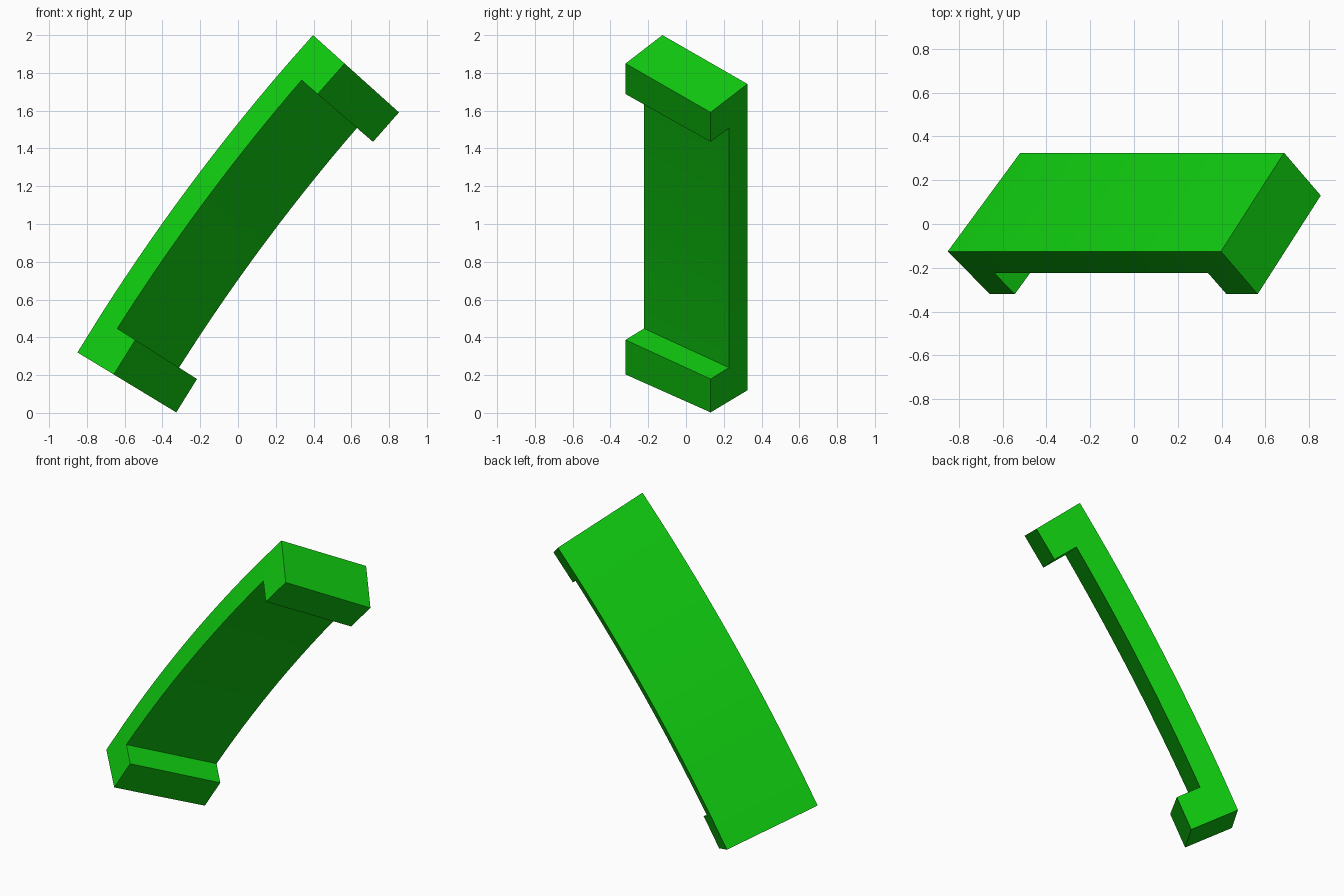
import bpy, bmesh, math

cube = bpy.data.objects.get("Cube")
if cube:
    bpy.data.objects.remove(cube, do_unlink=True)

# Single green material
green = bpy.data.materials.new("bright_green")
green.use_nodes = True
color = (0.005, 0.6, 0.005, 1)
green.diffuse_color = color
green.node_tree.nodes["Principled BSDF"].inputs["Base Color"].default_value = color

# Arc swept about an axis parallel to y, through the two outer end corners
LOW, HIGH, Y0 = (-0.85, 0.32), (0.397, 2.0), -0.125
SWEEP = math.radians(10.7)
FOOT = 0.22                      # foot length along the arc
dx, dz = HIGH[0] - LOW[0], HIGH[1] - LOW[1]
R = math.hypot(dx, dz) / (2 * math.sin(SWEEP / 2))
START = math.atan2(dx, dz) - SWEEP / 2
cx = LOW[0] + R * math.cos(START)
cz = LOW[1] - R * math.sin(START)

# Tilted cross-section, as (radial inward, y) steps
WIDTH = (0.387, 0.45)
DEPTH = (0.225, -0.195)
DEPTH_STEPS = (0, 0.5, 1)        # outer face, strap underside, foot end


def point(angle, depth, width):
    r = R - depth * DEPTH[0] - width * WIDTH[0]
    y = Y0 + depth * DEPTH[1] + width * WIDTH[1]
    a = START + angle
    return (cx - r * math.cos(a), y, cz + r * math.sin(a))


# Stations along the arc: a foot at each end, strap segments between
foot_angle = FOOT / R
SEGMENTS = 14
angles = [0] + [foot_angle + (SWEEP - 2 * foot_angle) * i / SEGMENTS
                for i in range(SEGMENTS + 1)] + [SWEEP]
last = len(angles) - 2

bm = bmesh.new()
verts = {}


def vert(i, j, side):
    key = (i, j, side)
    if key not in verts:
        verts[key] = bm.verts.new(point(angles[i], DEPTH_STEPS[j], side))
    return verts[key]


# C-shaped side walls: strap cells everywhere, foot cells only at the ends
border = set()
for i in range(last + 1):
    for j in range(2 if i in (0, last) else 1):
        ring = [(i, j), (i + 1, j), (i + 1, j + 1), (i, j + 1)]
        for side in (0, 1):
            bm.faces.new([vert(*p, side) for p in ring])
        for a, b in zip(ring, ring[1:] + ring[:1]):
            border ^= {frozenset((a, b))}

# Outer face, underside and end faces join the two side walls
for edge in sorted(tuple(sorted(e)) for e in border):
    a, b = edge
    bm.faces.new([vert(*a, 0), vert(*b, 0), vert(*b, 1), vert(*a, 1)])
bmesh.ops.recalc_face_normals(bm, faces=bm.faces)

mesh = bpy.data.meshes.new("curved_handle")
bm.to_mesh(mesh)
bm.free()
mesh.materials.append(green)
handle = bpy.data.objects.new("curved_handle", mesh)
bpy.context.collection.objects.link(handle)

# Smooth the gentle arc, keep the corners crisp
bpy.context.view_layer.objects.active = handle
handle.select_set(True)
bpy.ops.object.shade_smooth_by_angle(angle=math.radians(30))
